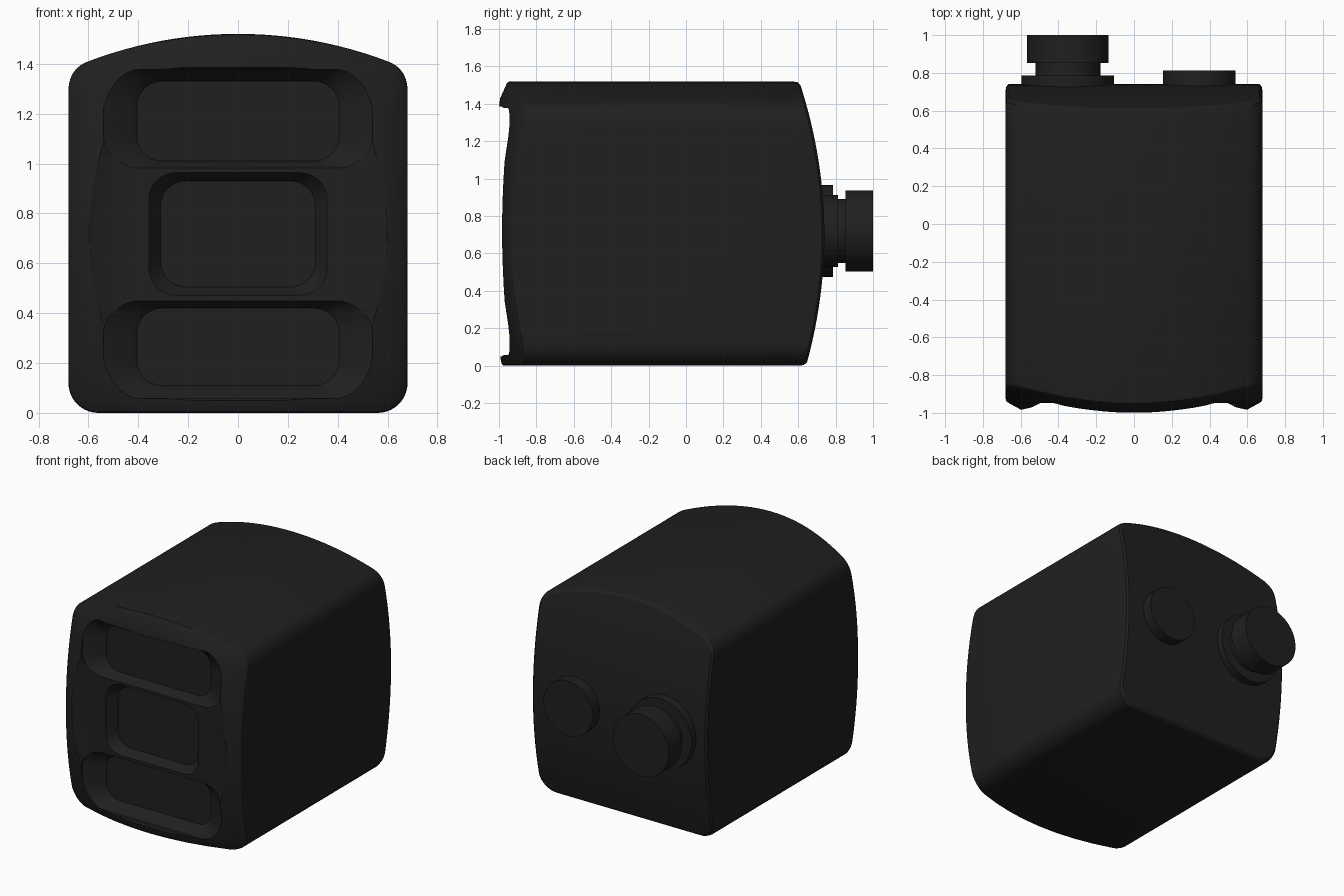
import bpy, bmesh, math

if "Cube" in bpy.data.objects:
    bpy.data.objects.remove(bpy.data.objects["Cube"])

mat = bpy.data.materials.new("black_plastic")
mat.diffuse_color = (0.014, 0.014, 0.014, 1)
mat.use_nodes = True
mat.node_tree.nodes["Principled BSDF"].inputs["Base Color"].default_value = mat.diffuse_color


def loft(name, rings):
    """Join equal-length rings of (x, y, z) points and cap both ends."""
    bm = bmesh.new()
    rows = [[bm.verts.new(p) for p in ring] for ring in rings]
    n = len(rows[0])
    for a, b in zip(rows, rows[1:]):
        for i in range(n):
            j = (i + 1) % n
            bm.faces.new((a[i], a[j], b[j], b[i]))
    bm.faces.new(rows[0])
    bm.faces.new(rows[-1])
    bmesh.ops.recalc_face_normals(bm, faces=bm.faces[:])
    me = bpy.data.meshes.new(name)
    bm.to_mesh(me)
    bm.free()
    ob = bpy.data.objects.new(name, me)
    bpy.context.collection.objects.link(ob)
    me.materials.append(mat)
    return ob


def select(ob):
    bpy.ops.object.select_all(action='DESELECT')
    ob.select_set(True)
    bpy.context.view_layer.objects.active = ob


def smooth(ob, angle=30):
    select(ob)
    bpy.ops.object.shade_smooth_by_angle(angle=math.radians(angle))


def body_outline():
    """Front profile: rounded bottom, straight sides, arched top."""
    half = [(0.14 * i, 0.0) for i in range(4)]
    for i in range(11):
        a = math.pi / 2 * i / 10
        half.append((0.56 + 0.12 * math.sin(a), 0.12 - 0.12 * math.cos(a)))
    half += [(0.68, 0.12 + 1.17 * i / 16) for i in range(1, 16)]
    for i in range(11):
        t = i / 10
        u = 1 - t
        half.append((u * u * 0.68 + 2 * u * t * 0.68 + t * t * 0.6,
                     u * u * 1.29 + 2 * u * t * 1.38 + t * t * 1.41))
    R = 1.69
    for i in range(1, 13):
        x = 0.6 * (1 - i / 12)
        half.append((x, 1.52 - R + math.sqrt(R * R - x * x)))
    return half + [(-x, z) for x, z in half[-2:0:-1]]


def front_y(x, z, s):
    h = (z - 0.72) ** 2
    drop = max(0, (s - 0.88) / 0.12) * 0.03 * min(1, 0.3 + z)
    return -1.036 + 0.147 * x * x + 0.083 * h + 0.3 * x * x * h + drop


def back_y(x, z, s):
    return 0.74 - 0.2 * (z - 0.7) ** 2


# Body: domed front and back joined by straight sides
outline = body_outline()
CZ = 0.75


def body_ring(s, fn, inset=0.0):
    pts = [(x * s, CZ + (z - CZ) * s) for x, z in outline]
    return [(x, fn(x, z, s) + inset, z) for x, z in pts]


scales = [0.01, 0.1, 0.2, 0.3, 0.4, 0.5, 0.6, 0.7, 0.8, 0.88, 0.94]
rings = [body_ring(s, front_y) for s in scales + [0.985]]
rings += [body_ring(0.996, front_y, 0.004), body_ring(1, front_y, 0.016)]
rings += [body_ring(1, back_y, -0.035), body_ring(0.994, back_y, -0.012)]
rings += [body_ring(s, back_y) for s in [0.975] + scales[::-1]]
body = loft("body", rings)


# Front recesses, cut with tapered rounded rectangles
def rect_ring(y, hw, z0, z1, r, bulge=0.0):
    pts = []
    zc, hz = (z0 + z1) / 2, (z1 - z0) / 2
    for cx, cz, a0 in ((hw - r, z1 - r, 0), (-hw + r, z1 - r, 90),
                       (-hw + r, z0 + r, 180), (hw - r, z0 + r, 270)):
        for i in range(11):
            a = math.radians(a0 + 9 * i)
            pts.append((cx + r * math.cos(a), cz + r * math.sin(a)))
    # extra points on the straight sides so they can bow outwards
    right, left = [], []
    for i in range(1, 14):
        t = i / 14
        left.append((-hw, z1 - r - t * (z1 - z0 - 2 * r)))
        right.append((hw, z0 + r + t * (z1 - z0 - 2 * r)))
    pts = pts[:22] + left + pts[22:] + right
    return [(x * (1 + bulge * (1 - ((z - zc) / hz) ** 2)), y, z) for x, z in pts]


def cut(ob, ring_specs):
    tool = loft("cutter", [rect_ring(*spec) for spec in ring_specs])
    tool.hide_render = True
    mod = ob.modifiers.new("cut", 'BOOLEAN')
    mod.operation = 'DIFFERENCE'
    mod.solver = 'EXACT'
    mod.object = tool
    select(ob)
    bpy.ops.object.modifier_apply(modifier=mod.name)
    bpy.data.objects.remove(tool)


# shallow barrel-shaped panel
cut(body, [(-1.2, 0.51, 0.047, 1.387, 0.12, 0.18),
           (-0.985, 0.51, 0.049, 1.385, 0.12, 0.18),
           (-0.948, 0.45, 0.078, 1.358, 0.12, 0.13)])
# upper and lower grip pockets
for o0, o1, f0, f1 in ((0.98, 1.377, 1.01, 1.33), (0.057, 0.45, 0.11, 0.42)):
    cut(body, [(-1.2, 0.54, o0, o1, 0.14),
               (-0.951, 0.54, o0, o1, 0.14),
               (-0.90, 0.435, f0 - 0.01, f1 + 0.014, 0.11),
               (-0.875, 0.405, f0, f1, 0.10)])
# centre pocket
cut(body, [(-1.2, 0.36, 0.47, 0.965, 0.11),
           (-0.951, 0.36, 0.47, 0.965, 0.11),
           (-0.885, 0.31, 0.505, 0.93, 0.10)])
smooth(body, 28)


# Round fittings on the back
def fitting(name, cx, profile, n=64):
    rings = [[(cx + r * math.cos(2 * math.pi * i / n), y,
               0.72 + r * math.sin(2 * math.pi * i / n)) for i in range(n)]
             for y, r in profile]
    smooth(loft(name, rings))


fitting("port_flange", -0.35, [(0.66, 0.245), (0.787, 0.245)])
fitting("port_neck", -0.35, [(0.70, 0.172), (0.86, 0.172)])
fitting("port_cap", -0.35, [(0.852, 0.216), (1.0, 0.216)])
fitting("side_plug", 0.345, [(0.66, 0.192), (0.812, 0.192)])
